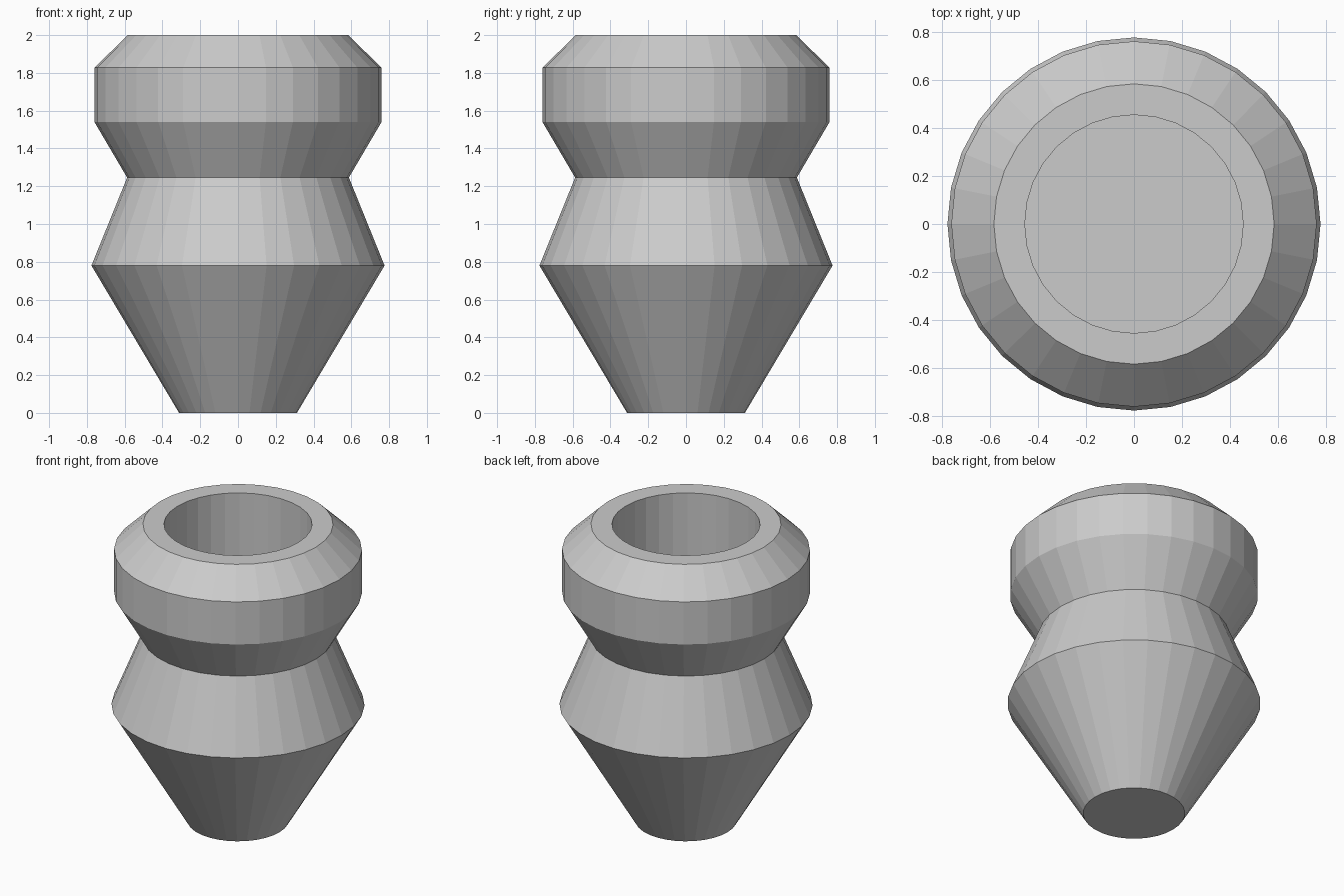
import bpy, bmesh
from math import cos, sin, tau

if "Cube" in bpy.data.objects:
    bpy.data.objects.remove(bpy.data.objects["Cube"])

SIDES = 32

# Profile (radius, z): outside from foot to rim, then down the bore
profile = [(0.312, 0), (0.776, 0.78), (0.587, 1.246), (0.76, 1.54),
           (0.76, 1.828), (0.583, 2.0), (0.454, 2.0), (0.454, 0.9)]

bm = bmesh.new()
rings = [[bm.verts.new((r * cos(tau * i / SIDES), r * sin(tau * i / SIDES), z))
          for i in range(SIDES)] for r, z in profile]

# Walls
for low, high in zip(rings, rings[1:]):
    for i in range(SIDES):
        j = (i + 1) % SIDES
        bm.faces.new((low[i], low[j], high[j], high[i]))

# Base and bore floor
bm.faces.new(rings[0][::-1])
bm.faces.new(rings[-1])
bm.normal_update()

mesh = bpy.data.meshes.new("vase")
bm.to_mesh(mesh)
bm.free()
vase = bpy.data.objects.new("vase", mesh)
bpy.context.collection.objects.link(vase)
